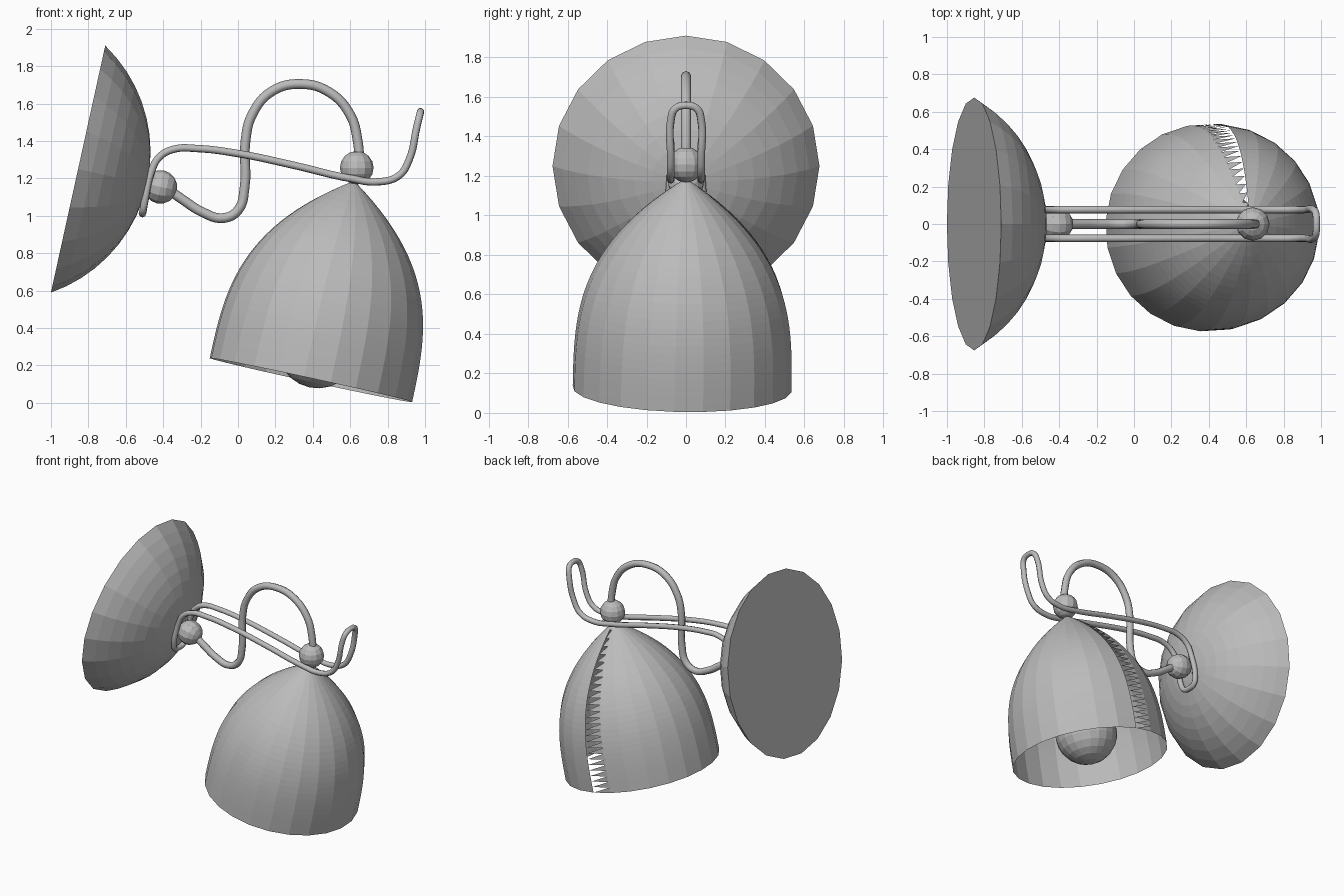
import bpy, bmesh, math
from mathutils import Vector

cube = bpy.data.objects.get("Cube")
if cube:
    bpy.data.objects.remove(cube)

grey = bpy.data.materials.new("satin grey")
grey.use_nodes = True
COLOUR = (0.5, 0.5, 0.5, 1)
grey.diffuse_color = COLOUR
grey.node_tree.nodes["Principled BSDF"].inputs["Base Color"].default_value = COLOUR


def lathe(name, profile, origin, axis, sides, phase=0.0, cap=False, torn=False):
    """Revolve (radius, height) pairs about an axis lying near the xz plane."""
    w = Vector(axis).normalized()
    u = Vector((0, 1, 0)).cross(w).normalized()
    v = w.cross(u)
    bm = bmesh.new()
    rings = []
    for r, h in profile:
        centre = Vector(origin) + w * h
        if r < 1e-5:
            rings.append([bm.verts.new(centre)] * sides)
            continue
        ring = []
        for k in range(sides):
            a = phase + math.tau * k / sides
            ring.append(bm.verts.new(centre + (u * math.cos(a) + v * math.sin(a)) * r))
        rings.append(ring)
    for low, high in zip(rings, rings[1:]):
        for k in range(sides):
            n = (k + 1) % sides
            corners = [low[k], low[n], high[n], high[k]]
            if torn and k == 0:
                corners = corners[:3]      # sawtooth seam in the first strip
            bm.faces.new(list(dict.fromkeys(corners)))
    if cap:
        bm.faces.new(rings[0][::-1])
    mesh = bpy.data.meshes.new(name)
    bm.to_mesh(mesh)
    bm.free()
    mesh.materials.append(grey)
    ob = bpy.data.objects.new(name, mesh)
    bpy.context.collection.objects.link(ob)
    return ob


def ball(name, centre, radius, axis, sides=12, rows=8):
    arc = [math.pi * i / rows for i in range(rows + 1)]
    profile = [(radius * math.sin(a), -radius * math.cos(a)) for a in arc]
    return lathe(name, profile, centre, axis, sides)


def tube(name, points, radius, closed=False):
    """Round rod along a smooth path, turned into a mesh."""
    curve = bpy.data.curves.new(name, "CURVE")
    curve.dimensions = "3D"
    curve.bevel_depth = radius
    curve.bevel_resolution = 2
    curve.resolution_u = 6
    curve.use_fill_caps = not closed
    spline = curve.splines.new("BEZIER")
    spline.bezier_points.add(len(points) - 1)
    for bp, p in zip(spline.bezier_points, points):
        bp.co = p
        bp.handle_left_type = bp.handle_right_type = "AUTO"
    spline.use_cyclic_u = closed
    curve.materials.append(grey)
    ob = bpy.data.objects.new(name, curve)
    bpy.context.collection.objects.link(ob)
    bpy.ops.object.select_all(action="DESELECT")
    ob.select_set(True)
    bpy.context.view_layer.objects.active = ob
    bpy.ops.object.convert(target="MESH")
    bpy.ops.object.shade_smooth_by_angle(angle=math.radians(50))
    return ob


# Domed wall plate: a tilted spherical cap with a flat back
rim, depth = 0.676, 0.378
R = (rim ** 2 + depth ** 2) / (2 * depth)
spread = math.asin(rim / R)
ROWS = 9
cap_profile = [(R * math.sin(spread * (1 - i / ROWS)),
                R * math.cos(spread * (1 - i / ROWS)) - R + depth) for i in range(ROWS + 1)]
lathe("wall_plate", cap_profile, (-0.855, 0, 1.25), (0.977, 0, -0.215), 20, cap=True)

# Open bell shade with its torn seam at the back
tilt = (0.212, 0.018, 0.977)
mouth = Vector((0.39, -0.02, 0.122))
STEPS, HEIGHT = 26, 1.09
bell = [(0.555 * (1 - (i / STEPS) ** 3), HEIGHT * i / STEPS) for i in range(STEPS + 1)]
lathe("lamp_shade", bell, mouth, tilt, 24, phase=math.radians(86), torn=True)

# Bulb and its stem inside the shade
axis = Vector(tilt).normalized()
ball("bulb", mouth + axis * 0.18, 0.22, tilt, 20, 12)
lathe("bulb_stem", [(0.04, 0.36), (0.04, 1.04)], mouth, tilt, 8, cap=True)

# Ball joints
ball("shade_joint", (0.635, 0, 1.257), 0.09, (0, 0, 1))
ball("plate_joint", (-0.415, 0, 1.155), 0.09, (0.977, 0, -0.215))

# Swan-neck arm between the two joints
arm = [(-0.4, 1.16), (-0.3, 1.09), (-0.19, 1.02), (-0.08, 0.988), (0, 1.03), (0.035, 1.15),
       (0.04, 1.4), (0.075, 1.54), (0.18, 1.665), (0.335, 1.705), (0.49, 1.66),
       (0.6, 1.54), (0.64, 1.4), (0.65, 1.27)]
tube("swan_neck_arm", [(x, 0, z) for x, z in arm], 0.026)

# Closed wire handle: two mirrored rails joined by rounded ends
rail = [(-0.5, 1.07), (-0.465, 1.23), (-0.42, 1.315), (-0.34, 1.357), (-0.22, 1.36),
        (0, 1.333), (0.3, 1.27), (0.6, 1.2), (0.75, 1.182), (0.86, 1.215),
        (0.915, 1.3), (0.957, 1.48)]
HALF = 0.077
near = [(x, -HALF, z) for x, z in rail]
far = [(x, HALF, z) for x, z in reversed(rail)]
top_end = [(0.972, s * 0.055, 1.54) for s in (-1, 1)]
top_end.insert(1, (0.976, 0, 1.557))
low_end = [(-0.508, s * 0.055, 1.025) for s in (1, -1)]
low_end.insert(1, (-0.511, 0, 1.012))
tube("wire_handle", near + top_end + far + low_end, 0.02, closed=True)
